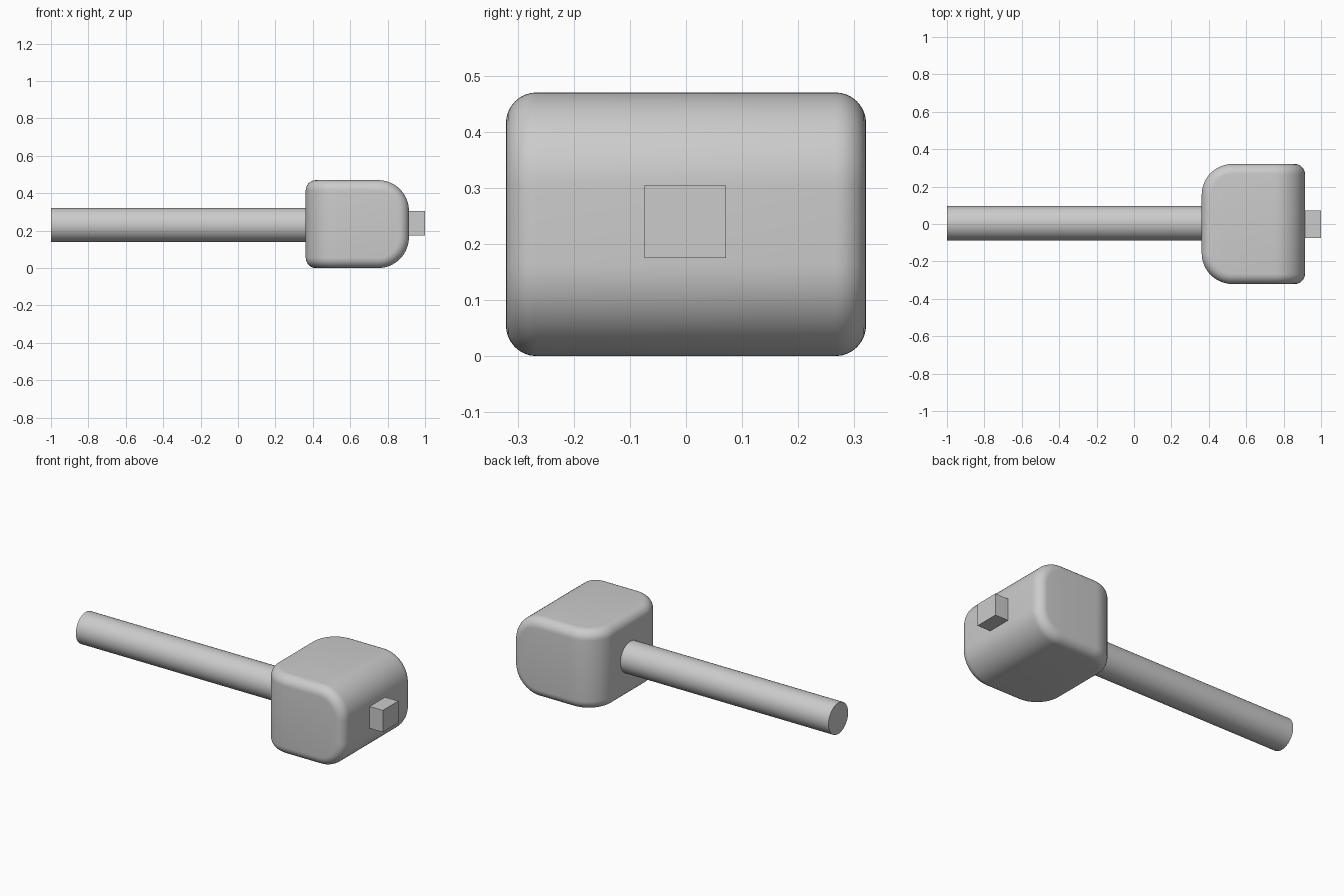
import bpy, bmesh, math
from mathutils import Matrix, Vector

cube = bpy.data.objects.get("Cube")
if cube:
    bpy.data.objects.remove(cube, do_unlink=True)

GREY = (0.6, 0.6, 0.6, 1.0)
grey = bpy.data.materials.new("plain grey")
grey.use_nodes = True
grey.diffuse_color = GREY
grey.node_tree.nodes["Principled BSDF"].inputs["Base Color"].default_value = GREY


def add_object(name, bm, smooth):
    mesh = bpy.data.meshes.new(name)
    bmesh.ops.recalc_face_normals(bm, faces=bm.faces)
    bm.to_mesh(mesh)
    bm.free()
    mesh.materials.append(grey)
    obj = bpy.data.objects.new(name, mesh)
    bpy.context.collection.objects.link(obj)
    if smooth:
        bpy.ops.object.select_all(action='DESELECT')
        obj.select_set(True)
        bpy.context.view_layer.objects.active = obj
        bpy.ops.object.shade_smooth_by_angle(angle=math.radians(35))


def box(low, high):
    low, high = Vector(low), Vector(high)
    bm = bmesh.new()
    size = Matrix.Diagonal((*(high - low), 1))
    bmesh.ops.create_cube(bm, size=1, matrix=Matrix.Translation((low + high) / 2) @ size)
    return bm


def round_edges(bm, edges, radius, segments):
    bmesh.ops.bevel(bm, geom=edges, offset=radius, offset_type='OFFSET', segments=segments,
                    profile=0.5, affect='EDGES', clamp_overlap=False)


# Head: wide rounding on the striking end's long edges and the handle end's upright edges
head = box((0.362, -0.321, 0), (0.914, 0.321, 0.47))
wide = []
for e in head.edges:
    a, b = (v.co for v in e.verts)
    at_far_end = min(a.x, b.x) > 0.9
    at_handle_end = max(a.x, b.x) < 0.4
    if (at_far_end and a.z == b.z) or (at_handle_end and a.y == b.y):
        wide.append(e)
round_edges(head, wide, 0.165, 16)

# The remaining sharp edges form one continuous loop with a small rounding
sharp = [e for e in head.edges if e.calc_face_angle(0) > 1]
round_edges(head, sharp, 0.055, 8)
add_object("head", head, True)

# Handle: round bar running into the head
handle = bmesh.new()
lie_along_x = Matrix.Translation((-0.3, 0.004, 0.23)) @ Matrix.Rotation(math.pi / 2, 4, 'Y')
bmesh.ops.create_cone(handle, cap_ends=True, segments=64, radius1=0.092, radius2=0.092,
                      depth=1.4, matrix=lie_along_x)
add_object("handle", handle, True)

# Square peg end standing out of the far side of the head
add_object("peg", box((0.85, -0.074, 0.175), (1, 0.071, 0.304)), False)
